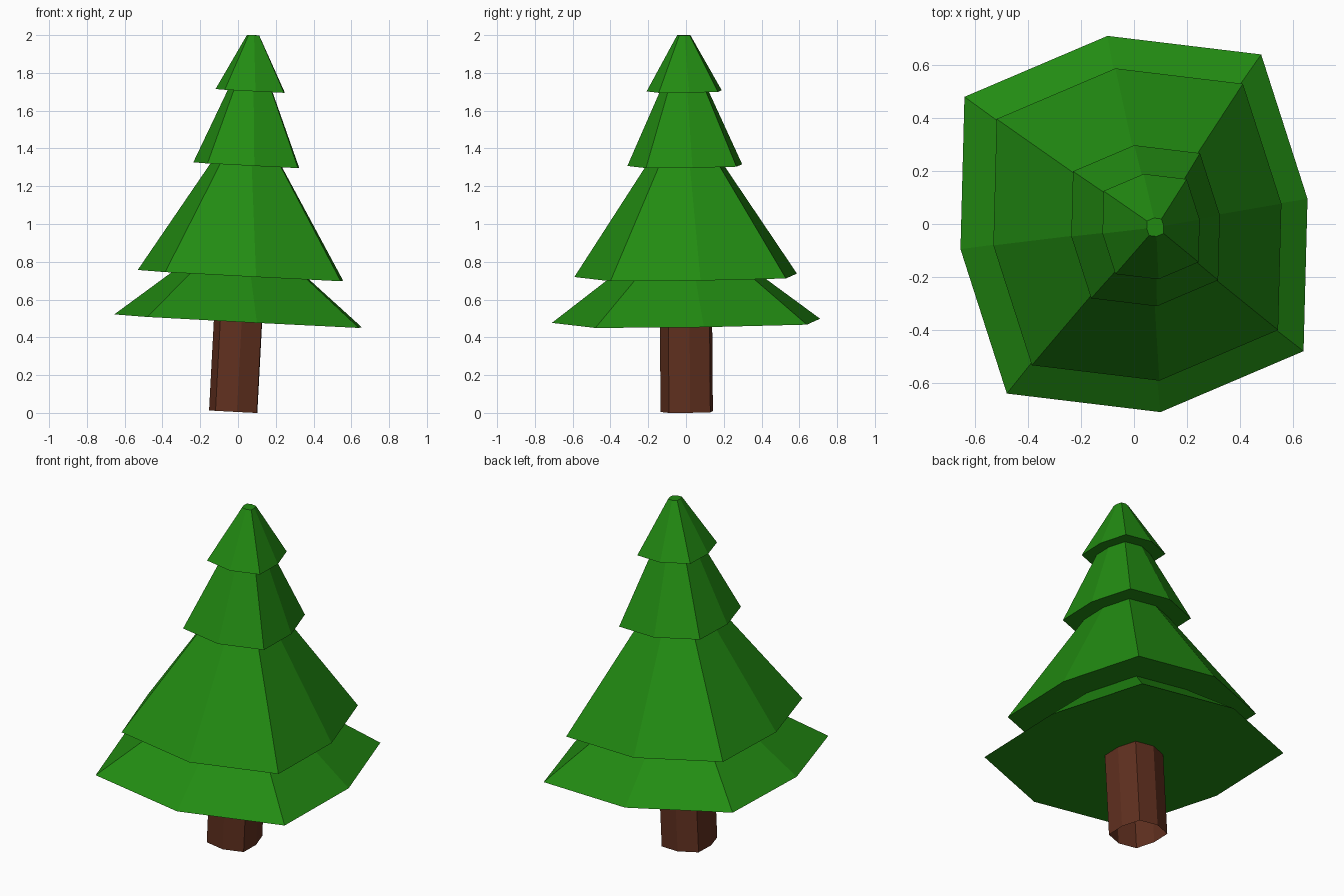
import bpy
import bmesh

if "Cube" in bpy.data.objects:
    bpy.data.objects.remove(bpy.data.objects["Cube"])

# Uneven octagon shared by every ring (second half is the first, mirrored through the centre)
HALF = [(0.655, 0.095), (0.48, 0.64), (-0.10, 0.71), (-0.64, 0.48)]
OCTAGON = HALF + [(-x, -y) for x, y in HALF]
LEAN_X, LEAN_Y, BASE_Z = 0.053, -0.008, 0.4875


def ring(bm, scale, z):
    """Octagon ring at height z along the leaning axis, square to that axis."""
    cx, cy = LEAN_X * (z - BASE_Z), LEAN_Y * (z - BASE_Z)
    return [bm.verts.new((cx + x * scale, cy + y * scale,
                          z - (LEAN_X * x + LEAN_Y * y) * scale))
            for x, y in OCTAGON]


def lofted(name, profile, color, cap_top=False):
    """Skin a list of (scale, z) rings from bottom to top."""
    bm = bmesh.new()
    rings = [ring(bm, s, z) for s, z in profile]
    for low, high in zip(rings, rings[1:]):
        for i in range(8):
            j = (i + 1) % 8
            bm.faces.new((low[i], low[j], high[j], high[i]))
    if cap_top:
        bm.faces.new(rings[-1])
    mesh = bpy.data.meshes.new(name)
    bm.to_mesh(mesh)
    bm.free()
    mat = bpy.data.materials.new(name + "_color")
    mat.diffuse_color = color
    mat.use_nodes = True
    mat.node_tree.nodes["Principled BSDF"].inputs["Base Color"].default_value = mat.diffuse_color
    mesh.materials.append(mat)
    obj = bpy.data.objects.new(name, mesh)
    bpy.context.collection.objects.link(obj)
    return obj


# Trunk: open tube
lofted("trunk", [(0.195, 0.007), (0.195, BASE_Z)], (0.12, 0.03, 0.014, 1))

# Foliage: four stepped tiers with flat undersides
lofted("foliage", [
    (0.195, BASE_Z), (1.0, BASE_Z), (0.55, 0.7285),
    (0.83, 0.7285), (0.288, 1.312),
    (0.428, 1.312), (0.18, 1.705),
    (0.28, 1.705), (0.049, 2.0),
], (0.016, 0.26, 0.006, 1), cap_top=True)
